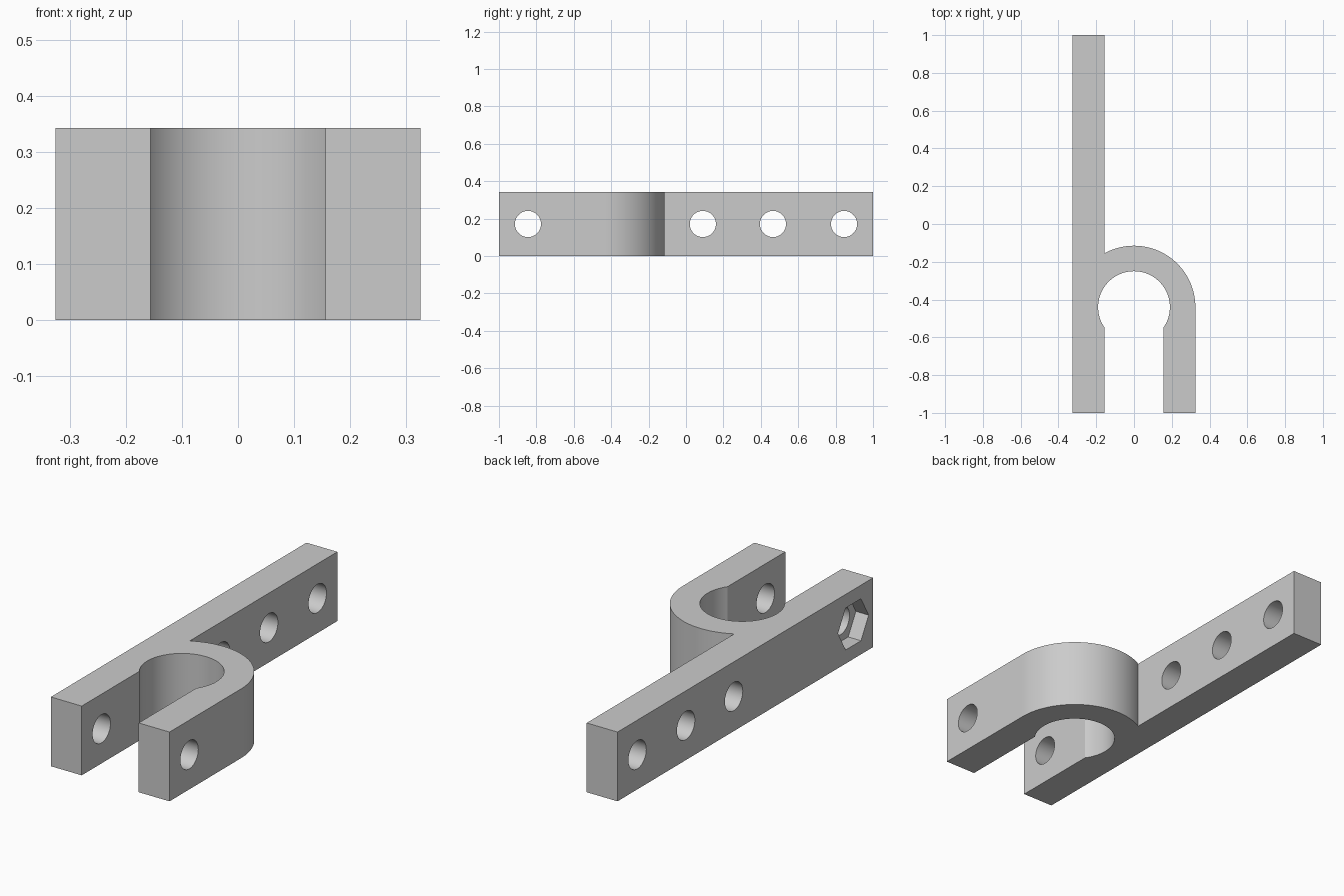
import bpy, bmesh, math
from mathutils import Matrix, Vector

cube = bpy.data.objects.get("Cube")
if cube:
    bpy.data.objects.remove(cube, do_unlink=True)

HEIGHT = 0.343
HALF_W = 0.325          # outer half width, also outer ring radius
SLOT = 0.156            # half width of the slot between the arms
BORE = 0.19             # inner ring radius
RING_Y = -0.44
HOLE_R = 0.07
CLAMP_Y = -0.845        # clamp bolt position

grey = bpy.data.materials.new("light_grey")
grey.use_nodes = True
colour = (0.6, 0.6, 0.6, 1)
grey.diffuse_color = colour
grey.node_tree.nodes["Principled BSDF"].inputs["Base Color"].default_value = colour


def arc(radius, start, end, steps):
    """Points on an arc around the ring centre."""
    angles = [start + (end - start) * i / steps for i in range(steps + 1)]
    return [(radius * math.cos(a), RING_Y + radius * math.sin(a)) for a in angles]


def make_object(name, bm):
    bmesh.ops.recalc_face_normals(bm, faces=bm.faces)
    mesh = bpy.data.meshes.new(name)
    bm.to_mesh(mesh)
    bm.free()
    mesh.materials.append(grey)
    obj = bpy.data.objects.new(name, mesh)
    bpy.context.collection.objects.link(obj)
    return obj


def cut_along_x(target, y, x0, x1, radius, sides):
    """Subtract a prism running along x from x0 to x1."""
    bm = bmesh.new()
    place = Matrix.Translation(((x0 + x1) / 2, y, HEIGHT / 2)) @ Matrix.Rotation(math.pi / 2, 4, 'Y')
    if sides == 6:      # points of the hexagon lie along y
        place = place @ Matrix.Rotation(math.pi / 2, 4, 'Z')
    bmesh.ops.create_cone(bm, cap_ends=True, segments=sides, radius1=radius,
                          radius2=radius, depth=x1 - x0)
    # place the first corner on local x before moving the prism
    first = min(bm.verts, key=lambda v: abs(math.atan2(v.co.y, v.co.x)))
    turn = Matrix.Rotation(-math.atan2(first.co.y, first.co.x), 4, 'Z')
    bmesh.ops.transform(bm, matrix=place @ turn, verts=bm.verts)
    cutter = make_object("hole_cutter", bm)
    cutter.hide_render = True
    mod = target.modifiers.new("hole", 'BOOLEAN')
    mod.operation = 'DIFFERENCE'
    mod.solver = 'EXACT'
    mod.object = cutter
    bpy.context.view_layer.objects.active = target
    bpy.ops.object.modifier_apply(modifier=mod.name)
    bpy.data.objects.remove(cutter, do_unlink=True)


# Clamp outline: long bar, half ring, short arm and keyhole slot
join = math.acos(-SLOT / HALF_W)
lip = math.acos(SLOT / BORE)
outline = [(-SLOT, -1), (-HALF_W, -1), (-HALF_W, 1), (-SLOT, 1)]
outline += arc(HALF_W, join, 0, 48)
outline += [(HALF_W, -1), (SLOT, -1)]
outline += arc(BORE, -lip, math.pi + lip, 80)

bm = bmesh.new()
base = bm.faces.new([bm.verts.new((x, y, 0)) for x, y in outline])
top = bmesh.ops.extrude_face_region(bm, geom=[base])
bmesh.ops.translate(bm, vec=Vector((0, 0, HEIGHT)),
                    verts=[v for v in top["geom"] if isinstance(v, bmesh.types.BMVert)])
clamp = make_object("clamp_bracket", bm)

# Bolt holes through the bar and both clamp arms
for y in (CLAMP_Y, 0.09, 0.465, 0.845):
    cut_along_x(clamp, y, -0.5, 0.5, HOLE_R, 48)

# Hexagonal nut recess in the outer face of the bar
cut_along_x(clamp, CLAMP_Y, -0.5, -HALF_W + 0.07, 0.12, 6)

# Smooth curved walls with sharp corners
bpy.ops.object.select_all(action='DESELECT')
clamp.select_set(True)
bpy.context.view_layer.objects.active = clamp
bpy.ops.object.shade_smooth_by_angle(angle=math.radians(25))
